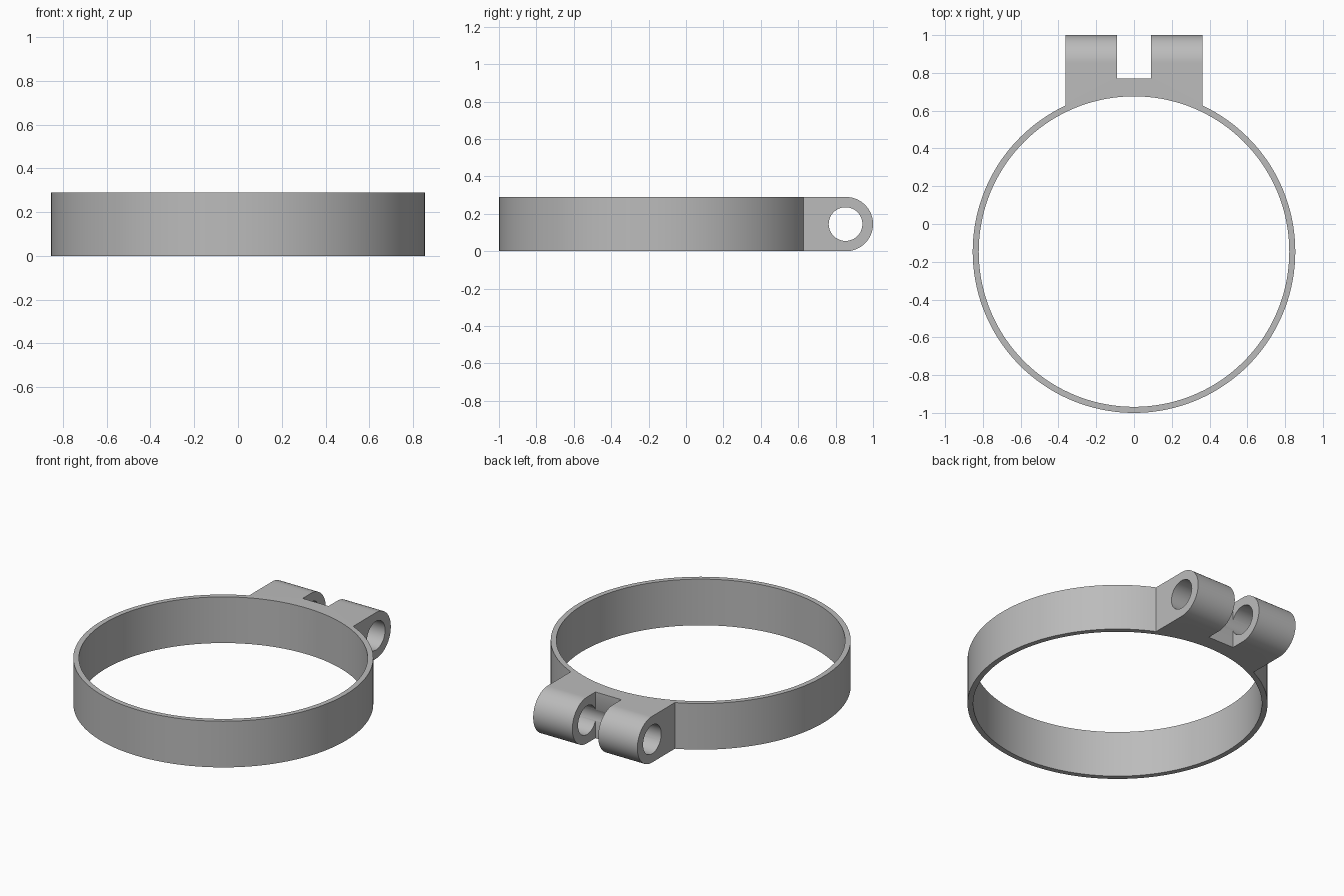
import bpy, math
from mathutils import Matrix

cube = bpy.data.objects.get("Cube")
if cube:
    bpy.data.objects.remove(cube, do_unlink=True)

HEIGHT = 0.29
MID = HEIGHT / 2
RING_Y, RING_OUTER, RING_INNER = -0.146, 0.854, 0.822
LUG_Y, LUG_HALF, HOLE_R = 0.855, 0.362, 0.09
GAP_HALF, GAP_FLOOR = 0.09, 0.77

metal = bpy.data.materials.new("plain grey")
metal.use_nodes = True
grey = (0.5, 0.5, 0.5, 1)
metal.diffuse_color = grey
metal.node_tree.nodes["Principled BSDF"].inputs["Base Color"].default_value = grey


def cylinder(name, radius, depth, location, segments, along_x=False):
    turn = (0, math.pi / 2, 0) if along_x else (0, 0, 0)
    bpy.ops.mesh.primitive_cylinder_add(vertices=segments, radius=radius, depth=depth,
                                        location=location, rotation=turn)
    ob = bpy.context.object
    ob.name = name
    return ob


def box(name, x_half, y0, y1, z_half):
    bpy.ops.mesh.primitive_cube_add(size=2, location=(0, (y0 + y1) / 2, MID))
    ob = bpy.context.object
    ob.name = name
    ob.data.transform(Matrix.Diagonal((x_half, (y1 - y0) / 2, z_half, 1)))
    return ob


def lug_block():
    # Straight root with a rounded end, extruded sideways
    profile = [(0.3, 0)]
    for i in range(49):
        a = -math.pi / 2 + math.pi * i / 48
        profile.append((LUG_Y + MID * math.cos(a), MID + MID * math.sin(a)))
    profile.append((0.3, HEIGHT))
    n = len(profile)
    verts = [(x, y, z) for x in (-LUG_HALF, LUG_HALF) for y, z in profile]
    faces = [list(range(n))[::-1], list(range(n, 2 * n))]
    faces += [(i, (i + 1) % n, n + (i + 1) % n, n + i) for i in range(n)]
    mesh = bpy.data.meshes.new("hinge_lugs")
    mesh.from_pydata(verts, [], faces)
    ob = bpy.data.objects.new("hinge_lugs", mesh)
    bpy.context.collection.objects.link(ob)
    return ob


def combine(target, other, operation):
    mod = target.modifiers.new(operation, "BOOLEAN")
    mod.operation, mod.solver, mod.object = operation, "EXACT", other
    bpy.ops.object.select_all(action="DESELECT")
    bpy.context.view_layer.objects.active = target
    target.select_set(True)
    bpy.ops.object.modifier_apply(modifier=mod.name)
    bpy.data.objects.remove(other, do_unlink=True)


# Band with the hinge lugs joined to it
clamp = cylinder("ring_clamp", RING_OUTER, HEIGHT, (0, RING_Y, MID), 144)
combine(clamp, lug_block(), "UNION")

# Bore, gap between the lugs, and pin hole
combine(clamp, cylinder("bore", RING_INNER, 1, (0, RING_Y, MID), 144), "DIFFERENCE")
combine(clamp, box("lug_gap", GAP_HALF, GAP_FLOOR, 1.2, 0.5), "DIFFERENCE")
combine(clamp, cylinder("pin_hole", HOLE_R, 1, (0, LUG_Y - 0.002, MID), 64, True), "DIFFERENCE")

clamp.data.materials.clear()
clamp.data.materials.append(metal)
bpy.ops.object.select_all(action="DESELECT")
clamp.select_set(True)
bpy.context.view_layer.objects.active = clamp
bpy.ops.object.shade_smooth_by_angle(angle=math.radians(30))
